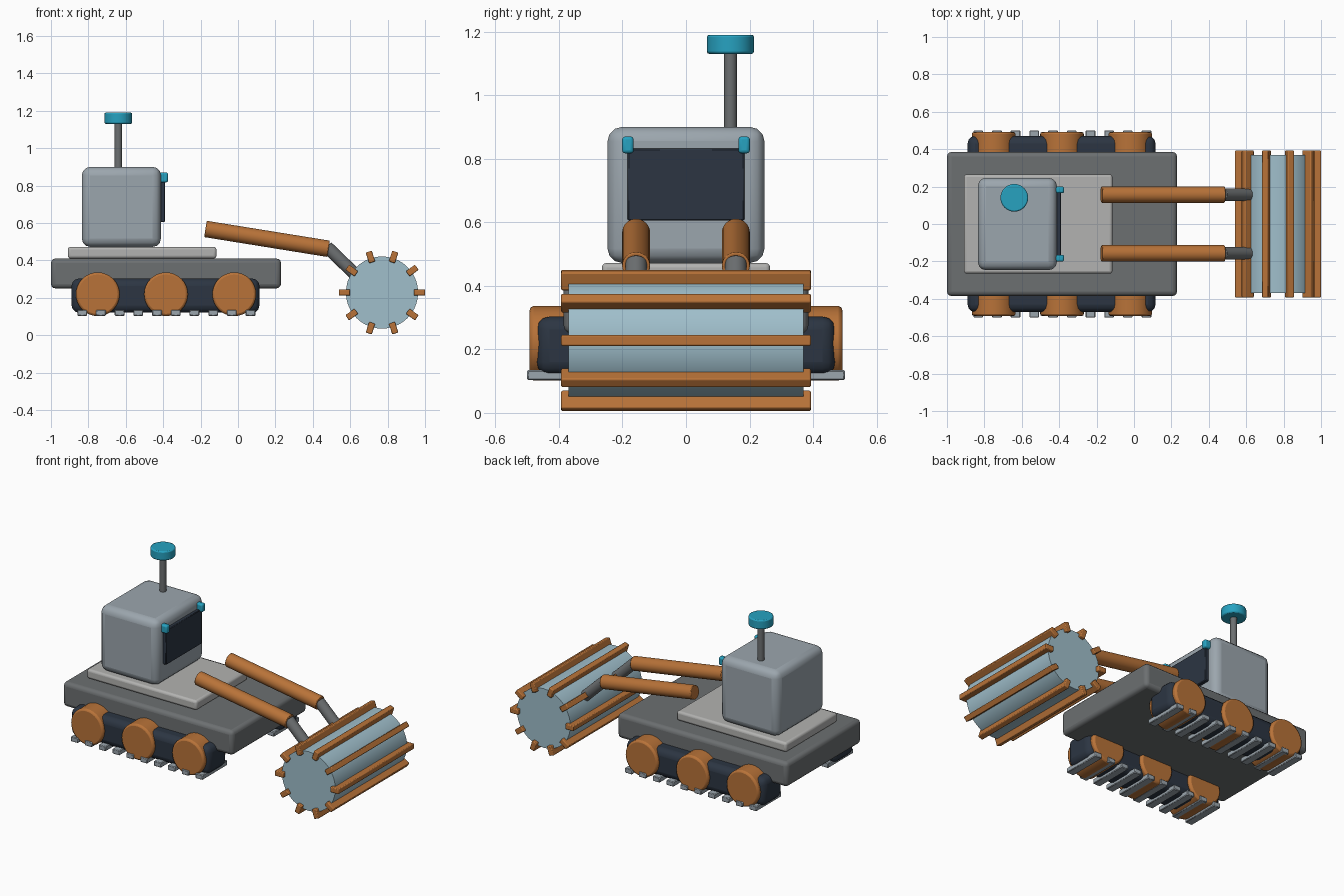
import bpy, math
from mathutils import Vector

if "Cube" in bpy.data.objects:
    bpy.data.objects.remove(bpy.data.objects["Cube"])


def material(name, rgb):
    m = bpy.data.materials.new(name)
    m.diffuse_color = (*rgb, 1)
    m.use_nodes = True
    m.node_tree.nodes["Principled BSDF"].inputs["Base Color"].default_value = m.diffuse_color
    return m


ORANGE = material("orange", (0.48, 0.17, 0.04))
NAVY = material("navy", (0.025, 0.036, 0.055))
CYAN = material("cyan", (0.02, 0.36, 0.53))
ICE = material("pale_blue", (0.35, 0.52, 0.60))
STEEL = material("steel", (0.33, 0.38, 0.42))
DARK = material("dark_grey", (0.15, 0.16, 0.165))
LIGHT = material("light_grey", (0.45, 0.45, 0.44))


def finish(ob, name, mat, bevel, segments):
    ob.name = name
    ob.data.materials.append(mat)
    bpy.ops.object.transform_apply(location=False, rotation=False, scale=True)
    if bevel:
        b = ob.modifiers.new("bevel", 'BEVEL')
        b.width, b.segments = bevel, segments
        b.limit_method = 'ANGLE'
        b.angle_limit = math.radians(40)
    bpy.ops.object.shade_smooth_by_angle(angle=math.radians(35))
    return ob


def box(name, lo, hi, mat, bevel=0.0, segments=3):
    lo, hi = Vector(lo), Vector(hi)
    bpy.ops.mesh.primitive_cube_add(size=1, location=(lo + hi) / 2)
    ob = bpy.context.object
    ob.scale = hi - lo
    return finish(ob, name, mat, bevel, segments)


def rod(name, a, b, radius, mat, bevel=0.0, sides=32):
    a, b = Vector(a), Vector(b)
    bpy.ops.mesh.primitive_cylinder_add(vertices=sides, radius=radius,
                                        depth=(b - a).length, location=(a + b) / 2)
    ob = bpy.context.object
    ob.rotation_euler = (b - a).to_track_quat('Z', 'Y').to_euler()
    return finish(ob, name, mat, bevel, 2)


# Hull, deck and cab
box("chassis", (-1.0, -0.385, 0.25), (0.23, 0.385, 0.41), DARK, 0.025)
box("deck", (-0.91, -0.265, 0.41), (-0.115, 0.265, 0.472), LIGHT, 0.015)
box("cab", (-0.835, -0.247, 0.472), (-0.412, 0.247, 0.90), STEEL, 0.045)
box("windscreen", (-0.44, -0.184, 0.605), (-0.39, 0.184, 0.832), NAVY, 0.004, 1)

# Sensor mast
rod("mast", (-0.64, 0.14, 0.89), (-0.64, 0.14, 1.14), 0.02, DARK)
rod("mast_cap", (-0.64, 0.14, 1.13), (-0.64, 0.14, 1.19), 0.074, CYAN, 0.007)

for side, s in (("left", 1), ("right", -1)):
    # Cab lamp
    y = s * 0.183
    box(side + "_lamp", (-0.423, y - 0.018, 0.817), (-0.374, y + 0.018, 0.87), CYAN, 0.01)

    # Track, wheels and cleats
    y = s * 0.37
    box(side + "_track", (-0.89, y - 0.1, 0.12), (0.115, y + 0.1, 0.303), NAVY, 0.04)
    for i in range(3):
        x = -0.75 + i * 0.365
        rod(f"{side}_wheel_{i + 1}", (x, y - 0.122, 0.219), (x, y + 0.122, 0.219),
            0.117, ORANGE, 0.012)
    for i in range(10):
        x = -0.833 + i * 0.1
        box(f"{side}_cleat_{i + 1}", (x - 0.026, y - 0.13, 0.103),
            (x + 0.026, y + 0.13, 0.135), STEEL, 0.004, 1)

    # Two-part boom arm
    y = s * 0.157
    rod(side + "_upper_arm", (-0.174, y, 0.568), (0.484, y, 0.462), 0.044, ORANGE, 0.004)
    rod(side + "_forearm", (0.475, y, 0.472), (0.63, y, 0.322), 0.034, DARK, 0.003)

# Cutting drum with ten bars
cx, cz = 0.77, 0.228
rod("drum", (cx, -0.37, cz), (cx, 0.37, cz), 0.193, ICE, sides=40)
for i in range(10):
    a = i * math.tau / 10
    bar = box(f"drum_bar_{i + 1}", (-0.03, -0.393, -0.017), (0.03, 0.393, 0.017),
              ORANGE, 0.005, 2)
    bar.location = (cx + 0.2 * math.cos(a), 0, cz + 0.2 * math.sin(a))
    bar.rotation_euler = (0, -a, 0)
